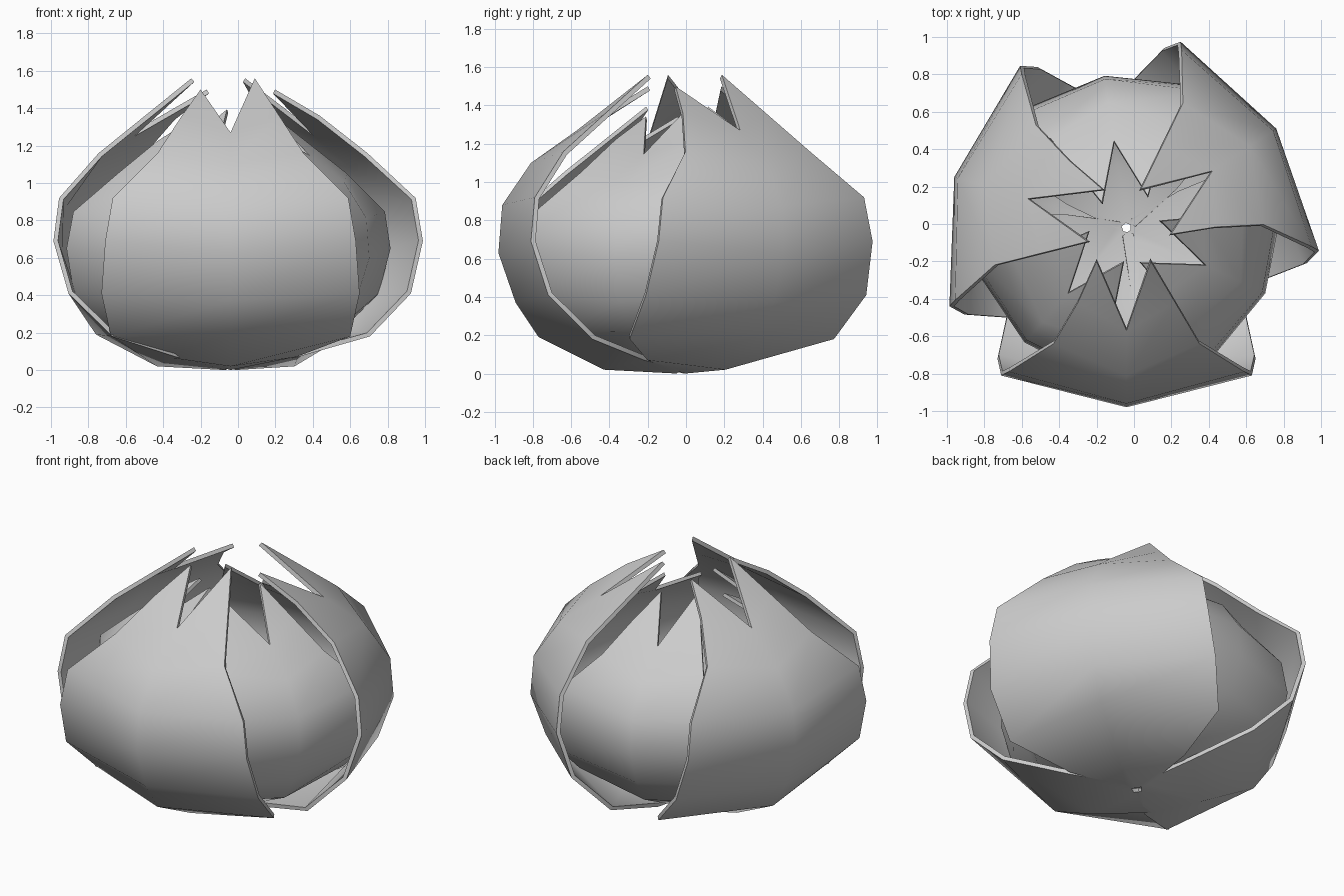
import bpy
from math import radians
from mathutils import Matrix

if "Cube" in bpy.data.objects:
    bpy.data.objects.remove(bpy.data.objects["Cube"])

# Petal rows from base to notch: (mid radius, mid z), (edge radius, edge half width, edge z)
ROWS = [
    ((0.03, 0.00), (0.00, 0.06, 0.02)),
    ((0.41, 0.02), (0.20, 0.35, 0.07)),
    ((0.75, 0.19), (0.47, 0.64, 0.18)),
    ((0.87, 0.37), (0.70, 0.69, 0.41)),
    ((0.96, 0.63), (0.79, 0.67, 0.69)),
    ((0.94, 0.88), (0.77, 0.63, 0.92)),
    ((0.79, 1.10), (0.62, 0.39, 1.16)),
    ((0.55, 1.27), (0.40, 0.26, 1.36)),
]
TIPS = [(0.18, -0.16, 1.50), (0.18, 0.13, 1.56)]
CENTRE = (-0.04, -0.02)


def petal(name, angle, scale, lift):
    """Cupped petal with a notched, two-pointed tip."""
    verts, faces = [], []
    for (mr, mz), (er, ew, ez) in ROWS:
        verts += [(er, -ew, ez), (mr, 0, mz), (er, ew, ez)]
    for i in range(len(ROWS) - 1):
        for c in range(2):
            a = 3 * i + c
            faces.append((a, a + 1, a + 4, a + 3))
    n = len(verts)
    verts += TIPS
    faces += [(n - 3, n - 2, n), (n - 2, n - 1, n + 1)]
    mesh = bpy.data.meshes.new(name)
    mesh.from_pydata(verts, [], faces)
    mesh.transform(Matrix.Translation((*CENTRE, lift))
                   @ Matrix.Rotation(radians(angle), 4, 'Z')
                   @ Matrix.Scale(scale, 4))
    obj = bpy.data.objects.new(name, mesh)
    bpy.context.collection.objects.link(obj)
    # thin wall, grown inward
    mod = obj.modifiers.new("thickness", 'SOLIDIFY')
    mod.thickness = 0.025 * scale
    mod.offset = -1
    bpy.ops.object.select_all(action='DESELECT')
    obj.select_set(True)
    bpy.context.view_layer.objects.active = obj
    bpy.ops.object.modifier_apply(modifier=mod.name)
    bpy.ops.object.shade_smooth_by_angle(angle=radians(60))


# Outer ring of three petals, and a smaller turned copy inside it
for i, angle in enumerate((-90, 33.5, 163.6), 1):
    petal(f"outer_petal_{i}", angle, 1.0, 0.0)
    petal(f"inner_petal_{i}", angle + 64.7, 0.855, 0.06)
